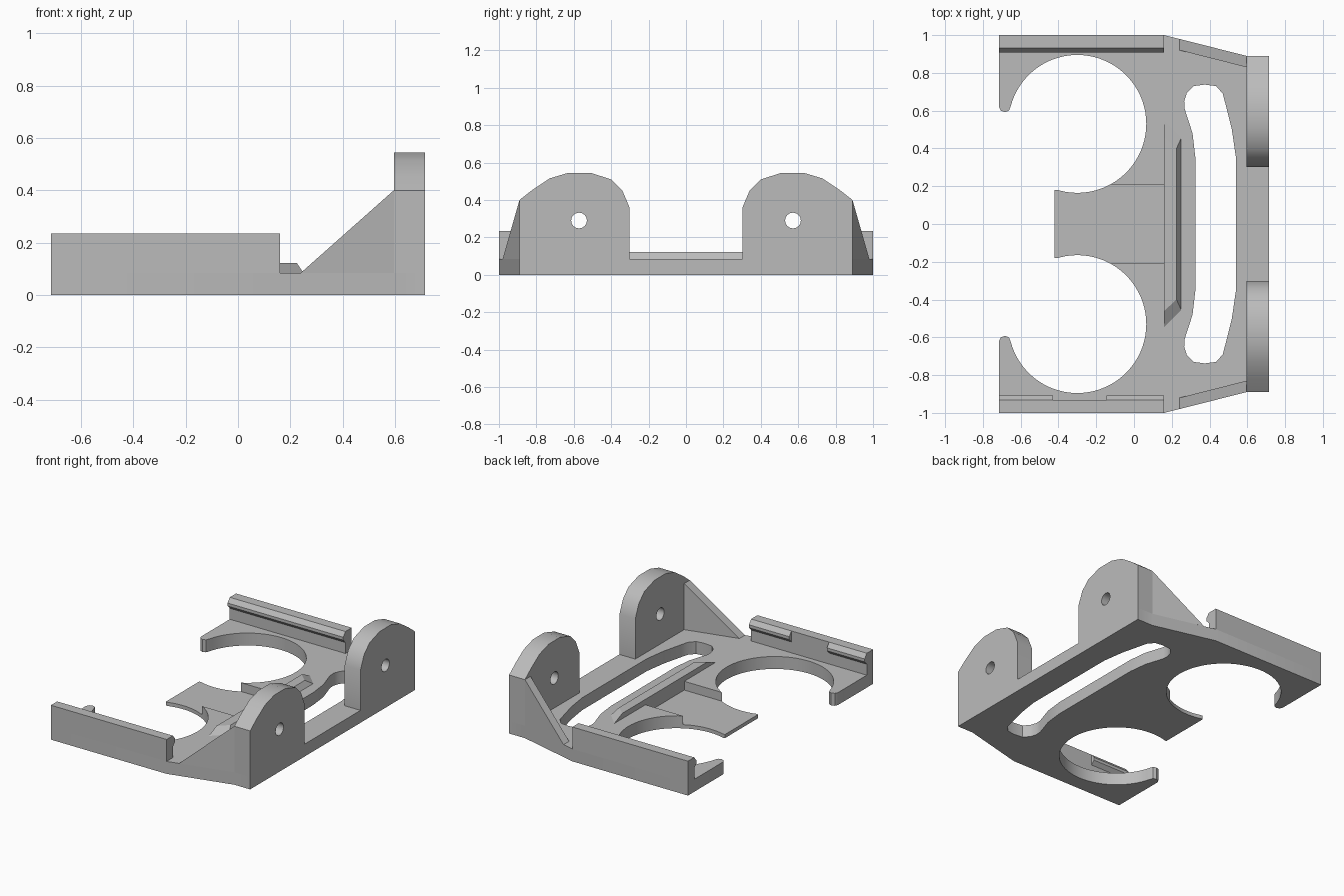
import bpy, bmesh, math
from mathutils import Vector

cube = bpy.data.objects.get("Cube")
if cube:
    bpy.data.objects.remove(cube, do_unlink=True)

grey = bpy.data.materials.new("light_grey")
grey.use_nodes = True
COLOUR = (0.5, 0.5, 0.5, 1)
grey.diffuse_color = COLOUR
grey.node_tree.nodes["Principled BSDF"].inputs["Base Color"].default_value = COLOUR

PLATE = 0.085    # plate thickness
TONGUE = 0.025   # thin tongue thickness
CX, CY, R = -0.3, 0.53, 0.365   # big round openings


def loft(name, bottom, top):
    """Solid between two matching loops of 3D points."""
    bm = bmesh.new()
    a = [bm.verts.new(p) for p in bottom]
    b = [bm.verts.new(p) for p in top]
    bm.faces.new(a)
    bm.faces.new(b)
    for i in range(len(a)):
        j = (i + 1) % len(a)
        bm.faces.new((a[i], a[j], b[j], b[i]))
    bmesh.ops.recalc_face_normals(bm, faces=bm.faces)
    mesh = bpy.data.meshes.new(name)
    bm.to_mesh(mesh)
    bm.free()
    mesh.materials.append(grey)
    obj = bpy.data.objects.new(name, mesh)
    bpy.context.collection.objects.link(obj)
    return obj


def slab(name, outline, z0, z1):
    return loft(name, [(x, y, z0) for x, y in outline], [(x, y, z1) for x, y in outline])


def along_x(name, profile, x0, x1, side=1):
    return loft(name, [(x0, side * y, z) for y, z in profile],
                [(x1, side * y, z) for y, z in profile])


def mirrored(half):
    return half + [(x, -y) for x, y in reversed(half)]


def arc(start, end, steps):
    angles = [math.radians(start + (end - start) * i / steps) for i in range(steps + 1)]
    return [(CX + R * math.cos(a), CY + R * math.sin(a)) for a in angles]


def activate(obj):
    bpy.ops.object.select_all(action="DESELECT")
    obj.select_set(True)
    bpy.context.view_layer.objects.active = obj


def cut(obj, cutter):
    mod = obj.modifiers.new("cut", "BOOLEAN")
    mod.operation = "DIFFERENCE"
    mod.solver = "EXACT"
    mod.object = cutter
    activate(obj)
    bpy.ops.object.modifier_apply(modifier=mod.name)
    bpy.data.objects.remove(cutter, do_unlink=True)


parts = []

# Base plate with two open round bays
step = math.degrees(math.asin((0.21 - CY) / R))
half = [(0.715, 0.89), (0.595, 0.89), (0.16, 1), (-0.715, 1), (-0.715, 0.62),
        (-0.705, 0.6), (-0.683, 0.592), (-0.662, 0.6)]
half += arc(165.6, step, 48) + [(0.16, 0.21)]
plate = slab("base_plate", mirrored(half), 0, PLATE)

# Long slot with flared ends
slot = [(0.325, 0.35), (0.31, 0.48), (0.268, 0.61), (0.266, 0.65), (0.28, 0.695),
        (0.315, 0.73), (0.375, 0.738), (0.435, 0.73), (0.47, 0.69), (0.483, 0.64),
        (0.518, 0.5), (0.54, 0.35)]
cut(plate, slab("slot_cutter", mirrored(slot), -0.1, 0.2))
parts.append(plate)

# Thin centre tongue between the bays
end = -math.degrees(math.acos((-0.405 - CX) / R))
tongue = [(0.16, 0.21)] + arc(step, end, 14) + [(-0.42, 0.18)]
parts.append(slab("centre_tongue", mirrored(tongue), 0, TONGUE))

# Raised rib with bevelled outer edge and ends
foot = [(0.16, 0.545), (0.25, 0.455)]
crest = [(0.16, 0.46), (0.225, 0.4)]
parts.append(loft("cross_rib", [(x, y, PLATE) for x, y in mirrored(foot)],
                  [(x, y, 0.122) for x, y in mirrored(crest)]))

# Side walls and their inner clip lips
wall = [(1, PLATE), (1, 0.235), (0.932, 0.235), (0.932, PLATE)]
lip = [(0.932, 0.235), (0.908, 0.205), (0.908, 0.185), (0.932, 0.16)]
for side, label in ((1, "back"), (-1, "front")):
    parts.append(along_x(label + "_wall", wall, -0.715, 0.16, side))
parts.append(along_x("back_lip", lip, -0.715, 0.16))
for x0, x1, label in ((-0.715, -0.43, "right"), (-0.145, 0.16, "left")):
    parts.append(along_x("front_lip_" + label, lip, x0, x1, -1))

# Rounded ears with pin holes, and their sloping gussets
ear = [(0.89, PLATE), (0.89, 0.4), (0.82, 0.455), (0.73, 0.515), (0.63, 0.545),
       (0.51, 0.545), (0.4, 0.51), (0.34, 0.45), (0.302, 0.36), (0.302, PLATE)]
pin = [(0.572 + 0.042 * math.cos(math.tau * i / 24), 0.29 + 0.042 * math.sin(math.tau * i / 24))
       for i in range(24)]
run = [(0.24, 0.98, PLATE), (0.595, 0.89, PLATE), (0.595, 0.89, 0.4)]
for side, label in ((1, "back"), (-1, "front")):
    obj = along_x(label + "_ear", ear, 0.595, 0.715, side)
    cut(obj, along_x("pin_cutter", pin, 0.5, 0.8, side))
    parts.append(obj)
    outer = [Vector((x, side * y, z)) for x, y, z in run]
    inner = [p - Vector((0, side * 0.06, 0)) for p in outer]
    parts.append(loft(label + "_gusset", outer, inner))

for obj in parts:
    activate(obj)
    bpy.ops.object.shade_smooth_by_angle(angle=math.radians(30))
